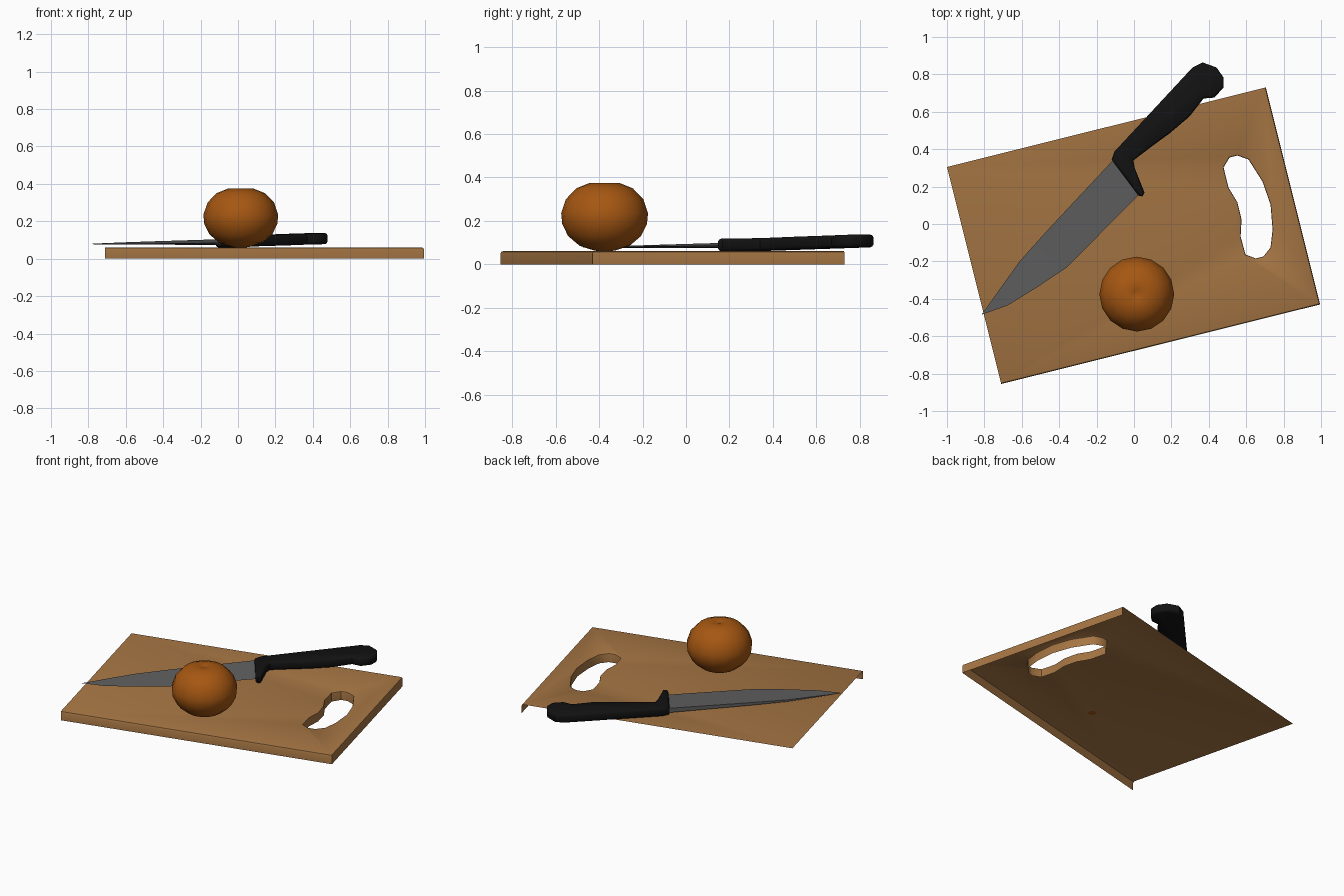
import bpy, bmesh, math
from mathutils import Vector

if "Cube" in bpy.data.objects:
    bpy.data.objects.remove(bpy.data.objects["Cube"])


def material(name, rgb):
    m = bpy.data.materials.new(name)
    m.diffuse_color = (*rgb, 1)
    m.use_nodes = True
    m.node_tree.nodes["Principled BSDF"].inputs["Base Color"].default_value = m.diffuse_color
    return m


WOOD = material("board wood", (0.38, 0.18, 0.057))
PEEL = material("orange peel", (0.38, 0.095, 0.006))
STEEL = material("blade steel", (0.115, 0.115, 0.115))
BLACK = material("handle black", (0.006, 0.006, 0.006))


def finish(bm, name, mat, angle, up=False):
    """Turn a bmesh into an object with consistent normals and sharp edges kept."""
    bmesh.ops.recalc_face_normals(bm, faces=bm.faces)
    if up and max(bm.faces, key=lambda f: f.calc_area()).normal.z < 0:
        bmesh.ops.reverse_faces(bm, faces=bm.faces)
    me = bpy.data.meshes.new(name)
    bm.to_mesh(me)
    bm.free()
    me.materials.append(mat)
    ob = bpy.data.objects.new(name, me)
    bpy.context.collection.objects.link(ob)
    bpy.ops.object.select_all(action='DESELECT')
    ob.select_set(True)
    bpy.context.view_layer.objects.active = ob
    bpy.ops.object.shade_smooth_by_angle(angle=math.radians(angle))
    return ob


def inset(points, d):
    """Offset a closed clockwise outline inwards by d (negative = outwards)."""
    out, n = [], len(points)
    for i in range(n):
        a, b, c = (Vector(points[(i + k) % n]) for k in (-1, 0, 1))
        e1, e2 = (b - a).normalized(), (c - b).normalized()
        n1, n2 = Vector((e1.y, -e1.x)), Vector((e2.y, -e2.x))
        out.append(b + (n1 + n2) * d / max(0.6, 1 + n1.dot(n2)))
    return out


def bridge(bm, r1, r2, closed=True):
    n = len(r1)
    for i in range(n if closed else n - 1):
        j = (i + 1) % n
        bm.faces.new((r1[i], r1[j], r2[j], r2[i]))


# Cutting board: top sheet with rounded front and right walls, open back and left
A, B, C, D = (Vector(p) for p in
              ((-.71, -.855), (.995, -.43), (.705, .73), (-1, .305)))
U, V = (B - A).normalized(), (C - B).normalized()
HOLE = [(.479, .302), (.511, .356), (.553, .366), (.612, .345), (.687, .227),
        (.73, .104), (.741, -.03), (.73, -.126), (.692, -.174), (.65, -.184),
        (.596, -.163), (.57, -.067), (.575, .024), (.553, .115), (.505, .195)]
bm = bmesh.new()
edge_steps = ((.06, .012), (.057, .004), (.048, 0), (0, 0))  # height, inset
walls = []
for z, d in edge_steps:
    pts = (A + V * d, B + V * d - U * d, C - U * d)
    walls.append([bm.verts.new((p.x, p.y, z)) for p in pts])
for r1, r2 in zip(walls, walls[1:]):
    bridge(bm, r1, r2, closed=False)
holes = []
for z, d in ((.06, -.008), (.056, -.002), (.048, 0), (0, 0)):
    holes.append([bm.verts.new((p.x, p.y, z)) for p in inset(HOLE, d)])
for r1, r2 in zip(holes, holes[1:]):
    bridge(bm, r1, r2)
rim = walls[0] + [bm.verts.new((D.x, D.y, .06))]
edges = []
for loop in (rim, holes[0]):
    for i, v in enumerate(loop):
        pair = (v, loop[(i + 1) % len(loop)])
        edges.append(bm.edges.get(pair) or bm.edges.new(pair))
bmesh.ops.triangle_fill(bm, edges=edges, use_beauty=True, normal=(0, 0, 1))
finish(bm, "cutting_board", WOOD, 40, up=True)

# Orange: lathed profile with a dimple at the top
PROFILE = [(.05, .064), (.115, .085), (.168, .13), (.195, .185), (.2, .235),
           (.178, .3), (.13, .35), (.07, .374), (.022, .371)]
CX, CY, SIDES = .015, -.375, 16
bm = bmesh.new()
rings = [[bm.verts.new((CX + r * math.cos(2 * math.pi * i / SIDES),
                        CY + r * math.sin(2 * math.pi * i / SIDES), z))
          for i in range(SIDES)] for r, z in PROFILE]
for r1, r2 in zip(rings, rings[1:]):
    bridge(bm, r1, r2)
for ring, z in ((rings[0], .056), (rings[-1], .362)):
    pole = bm.verts.new((CX, CY, z))
    for i in range(SIDES):
        bm.faces.new((ring[i], ring[(i + 1) % SIDES], pole))
finish(bm, "orange", PEEL, 60)

# Knife lies on the board, rising slightly towards the end of the handle
TIP = Vector((-.815, -.485))


def along(p):
    return (Vector(p) - TIP).dot(Vector((.67, .742)))


# Blade: wedge from thick spine to thin cutting edge (spine, edge, half thickness)
STATIONS = [((-.73, -.365), (-.676, -.436), .003),
            ((-.612, -.2), (-.505, -.33), .006),
            ((-.46, -.03), (-.36, -.233), .009),
            ((-.09, .365), (.035, .165), .015)]
bm = bmesh.new()
tip = bm.verts.new((*TIP, .078))
prev = None
for spine, edge, t in STATIONS:
    zs, ze = .078 + .01 * along(spine), .076 + .01 * along(edge)
    row = [bm.verts.new((*spine, zs + t)), bm.verts.new((*edge, ze)),
           bm.verts.new((*spine, zs - t))]
    if prev:
        bridge(bm, prev, row)
    else:
        for i in range(3):
            bm.faces.new((row[i], row[(i + 1) % 3], tip))
    prev = row
bm.faces.new(prev)
finish(bm, "knife_blade", STEEL, 25)

# Handle with finger guard: outline stacked in rounded layers
HANDLE = [(-.12, .345), (-.104, .388), (.313, .837), (.366, .864), (.441, .837),
          (.479, .783), (.479, .73), (.43, .676), (.372, .671), (.297, .575),
          (.19, .484), (.094, .414), (-.003, .34), (.003, .302), (.056, .168),
          (.045, .147), (.024, .152)]
bm = bmesh.new()
layers = []
for h, d in ((-.029, .013), (-.025, .005), (-.015, 0),
             (.015, 0), (.025, .005), (.029, .013)):
    layers.append([bm.verts.new((p.x, p.y, .089 + .025 * (along(p) - 1.05) + h))
                   for p in inset(HANDLE, d)])
for r1, r2 in zip(layers, layers[1:]):
    bridge(bm, r1, r2)
bm.faces.new(layers[0])
bm.faces.new(layers[-1])
finish(bm, "knife_handle", BLACK, 40)
